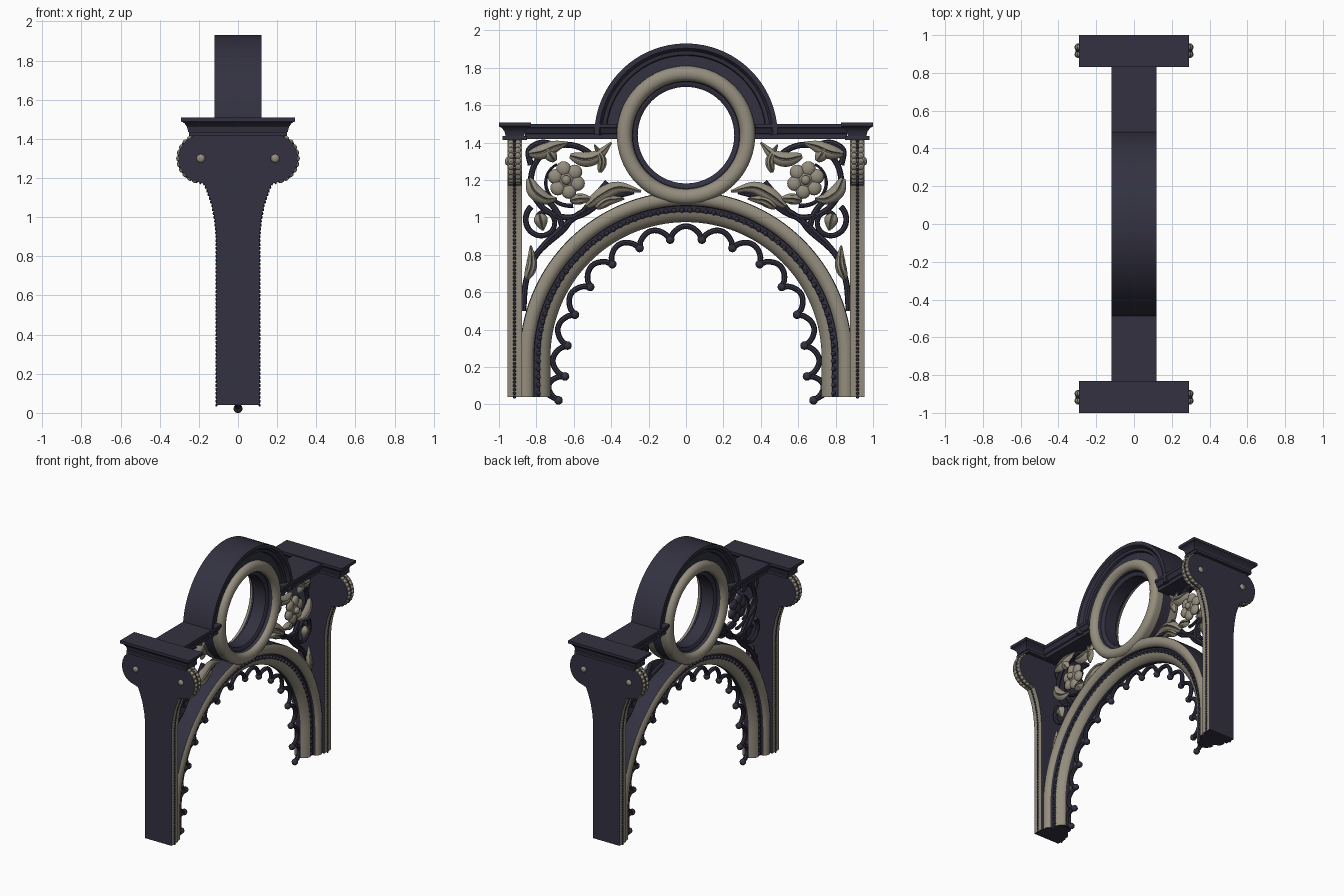
import bpy, bmesh, math
from mathutils import Vector, Matrix

if "Cube" in bpy.data.objects:
    bpy.data.objects.remove(bpy.data.objects["Cube"])


def material(name, c):
    m = bpy.data.materials.new(name)
    m.diffuse_color = (*c, 1)
    m.use_nodes = True
    m.node_tree.nodes["Principled BSDF"].inputs["Base Color"].default_value = m.diffuse_color
    return m


DARK = material("dark_iron", (0.033, 0.031, 0.052))
TAN = material("stone_tan", (0.30, 0.27, 0.21))
pi, sin, cos = math.pi, math.sin, math.cos


def finish(bm, name, mirror="", angle=40):
    """Turn a bmesh into a smooth-by-angle object, mirrored over x and/or y."""
    bmesh.ops.recalc_face_normals(bm, faces=bm.faces)
    me = bpy.data.meshes.new(name)
    bm.to_mesh(me)
    bm.free()
    me.materials.append(DARK)
    me.materials.append(TAN)
    me.polygons.foreach_set("use_smooth", [True] * len(me.polygons))
    me.set_sharp_from_angle(angle=math.radians(angle))
    ob = bpy.data.objects.new(name, me)
    bpy.context.collection.objects.link(ob)
    if mirror:
        mod = ob.modifiers.new("mirror", 'MIRROR')
        mod.use_axis = ("x" in mirror, "y" in mirror, False)
        mod.use_mirror_merge = False
    return ob


def loft(bm, rings, mat=0, loop=False):
    """Skin closed rings; mat is an index or a list with one index per ring edge."""
    vs = [[bm.verts.new(p) for p in r] for r in rings]
    n = len(rings[0])
    for a in range(len(vs) if loop else len(vs) - 1):
        A, B = vs[a], vs[(a + 1) % len(vs)]
        for i in range(n):
            j = (i + 1) % n
            f = bm.faces.new((A[i], A[j], B[j], B[i]))
            f.material_index = mat[i] if isinstance(mat, list) else mat
    if not loop:
        for r in (vs[0], vs[-1]):
            f = bm.faces.new(r)
            f.material_index = 0 if isinstance(mat, list) else mat


def smooth_path(pts, k=6):
    """Catmull-Rom through (y, z) points."""
    P = [Vector(p) for p in pts]
    P = [2 * P[0] - P[1]] + P + [2 * P[-1] - P[-2]]
    out = []
    for i in range(1, len(P) - 2):
        a, b, c, d = P[i - 1:i + 3]
        for s in range(k):
            t = s / k
            out.append(0.5 * (2 * b + (c - a) * t + (2 * a - 5 * b + 4 * c - d) * t * t
                              + (3 * b - a - 3 * c + d) * t ** 3))
    return out + [P[-2]]


def tube(bm, path, r, x=0.0, n=8, taper=0.0, mat=0):
    """Round tube along a path in the y-z plane."""
    path = [Vector(p) for p in path]
    rings = []
    for i, p in enumerate(path):
        t = (path[min(i + 1, len(path) - 1)] - path[max(i - 1, 0)]).normalized()
        rr = r * (1 - taper * i / len(path))
        rings.append([(x + rr * sin(a), p.x - t.y * rr * cos(a), p.y + t.x * rr * cos(a))
                      for a in (2 * pi * k / n for k in range(n))])
    loft(bm, rings, mat)


def ball(bm, pos, r, mat=0, scale=(1, 1, 1), u=8, v=6):
    M = Matrix.Translation(pos) @ Matrix.Diagonal((*scale, 1))
    res = bmesh.ops.create_uvsphere(bm, u_segments=u, v_segments=v, radius=r, matrix=M)
    for f in {f for w in res["verts"] for f in w.link_faces}:
        f.material_index = mat


def both_sides(half):
    """Close a (radius, x) half profile by reflecting it in x."""
    return half + [(r, -x) for r, x in reversed(half)]


def both_mats(m):
    return m + [0] + m[::-1] + [0]


# --- Posts with scroll consoles: dark faces, tan edges ---
right = [(.11, .04), (.11, .90), (.117, .98), (.132, 1.06), (.155, 1.13), (.172, 1.17)]
right += [(.19 + .115 * cos(a), 1.30 + .12 * sin(a))
          for a in (math.radians(-80 + 170 * k / 16) for k in range(17))]
outline = right + [(-x, z) for x, z in reversed(right)]
nr = len(right)
mats = [1] * (nr - 1) + [0] + [1] * (nr - 1) + [0]
bm = bmesh.new()
loft(bm, [[(x, y, z) for x, z in outline] for y in (.878, .955)], mats)
finish(bm, "console_posts", "y")

# beads along the post edges, scalloped rim and rosette studs
bm = bmesh.new()
carry = 0
for (x0, z0), (x1, z1) in zip(right, right[1:]):
    d = math.hypot(x1 - x0, z1 - z0)
    while carry < d:
        t = carry / d
        ball(bm, (x0 + (x1 - x0) * t, .917, z0 + (z1 - z0) * t), .009, 0, (.7, 1, 1), 6, 4)
        carry += .02
    carry -= d
finish(bm, "post_beads", "xy")
bm = bmesh.new()
for k in range(11):
    a = math.radians(-75 + 15 * k)
    for y in (.898, .936):
        ball(bm, (.19 + .108 * cos(a), y, 1.30 + .112 * sin(a)), .018, 1)
ball(bm, (.19, .955, 1.30), .022, 1, (1, .6, 1), 12, 8)
finish(bm, "console_rims_and_studs", "xy")

# --- Stepped caps on the posts ---
bm = bmesh.new()
steps = [(.25, .065, 1.415), (.25, .065, 1.435), (.255, .05, 1.436), (.26, .055, 1.46),
         (.272, .07, 1.478), (.28, .08, 1.484), (.29, .085, 1.488), (.29, .085, 1.508)]
loft(bm, [[(sx * hx, .915 + sy * hy, z) for sx, sy in ((-1, -1), (1, -1), (1, 1), (-1, 1))]
          for hx, hy, z in steps])
finish(bm, "post_caps", "y", 25)

# --- Cornice: straight shoulders and round hood ---
CZ = 1.44
bm = bmesh.new()
section = both_sides([(1.42, .09), (1.445, .09), (1.45, .10), (1.475, .112), (1.48, .12), (1.50, .12)])
loft(bm, [[(x, y, z) for z, x in section] for y in (.37, .86)])
finish(bm, "cornice_shoulders", "y", 25)
bm = bmesh.new()
section = both_sides([(.33, .075), (.425, .075), (.43, .09), (.45, .095), (.46, .112), (.465, .12), (.49, .12)])
loft(bm, [[(x, r * cos(a), CZ + r * sin(a)) for r, x in section]
          for a in (pi * k / 48 for k in range(49))])
finish(bm, "cornice_hood", "", 25)

# --- Round window ring ---
bm = bmesh.new()
half = [(.258, .05), (.275, .062), (.285, .062), (.29, .085)]
half += [(.33 - .04 * cos(a), .085 + .034 * sin(a)) for a in (pi * k / 8 for k in range(1, 9))]
half += [(.365, .04)]
loft(bm, [[(x, r * cos(a), CZ + r * sin(a)) for r, x in both_sides(half)]
          for a in (2 * pi * k / 72 for k in range(72))],
     both_mats([0, 0, 0] + [1] * 9), True)
finish(bm, "window_ring")

# --- Main arch: stilted round arch with tan rolls and a dark groove ---
AZ = .25


def arch_frames(n=64):
    """(angle, foot drop) stations from the right foot over to the left foot."""
    return [(0, -.21)] + [(pi * k / n, 0) for k in range(n + 1)] + [(pi, -.21)]


def arch_point(r, x, a, drop=0):
    return (x, r * cos(a), AZ + r * sin(a) + drop)


half = [(.725, .018), (.735, .035), (.755, .056), (.78, .064), (.783, .052), (.812, .06), (.815, .078),
        (.83, .095), (.85, .101), (.87, .098), (.887, .086), (.89, .07)]
bm = bmesh.new()
loft(bm, [[arch_point(r, x, a, d) for r, x in both_sides(half)] for a, d in arch_frames()],
     both_mats([1, 1, 1, 0, 0, 0, 1, 1, 1, 1, 0]))
finish(bm, "main_arch")
bm = bmesh.new()
for k in range(58):
    ball(bm, arch_point(.788, .058, pi * (k + .5) / 58), .014, 0)
for k in range(5):
    for s in (-1, 1):
        ball(bm, (.058, s * .788, .06 + .043 * k), .014, 0)
finish(bm, "arch_groove_scallops", "x")

# --- Cusped fringe hanging inside the arch ---
half = [(.637 * sin(a), AZ + .637 * cos(a)) for a in (math.radians(7.65 + 15.3 * k) for k in range(6))]
half += [(.647, .15), (.682, .022)]
knobs = [(-y, z) for y, z in reversed(half)] + half
bm = bmesh.new()
for p in knobs:
    ball(bm, (0, *p), .023, 0, u=12, v=8)
for a, b in zip(knobs, knobs[1:]):
    a, b = Vector(a), Vector(b)
    d = (b - a).normalized()
    out = Vector((-d.y, d.x))
    tube(bm, [a.lerp(b, t) + out * .072 * max(0, sin(pi * t)) ** .6
              for t in (k / 12 for k in range(13))], .015)
for s in (-1, 1):
    tube(bm, [(s * .682, .022), (s * .74, .055)], .015)
finish(bm, "arch_fringe")

# --- Spandrel scrollwork: dark stems ---
def spiral(cy, cz, r0, r1, a0, a1, n=36):
    return [(cy + (r0 + (r1 - r0) * k / n) * cos(a0 + (a1 - a0) * k / n),
             cz + (r0 + (r1 - r0) * k / n) * sin(a0 + (a1 - a0) * k / n)) for k in range(n + 1)]


bm = bmesh.new()
for pts in ([(.87, .50), (.855, .66), (.80, .80), (.68, .93), (.55, 1.03), (.42, 1.10), (.28, 1.14)],
            [(.84, .76), (.76, .845), (.66, .93), (.60, 1.0), (.48, 1.07)],
            [(.66, .95), (.69, 1.03), (.75, 1.10), (.83, 1.16)],
            [(.55, 1.03), (.47, 1.13), (.42, 1.19)],
            [(.83, 1.28), (.84, 1.36), (.77, 1.40), (.68, 1.38)]):
    tube(bm, smooth_path(pts), .016)
tube(bm, spiral(.635, 1.20, .205, .185, -2.9, 2.6), .016)
tube(bm, spiral(.635, 1.20, .14, .10, -1.8, 1.0, 20), .012, taper=.5)
tube(bm, spiral(.765, .98, .10, .04, .9, -5.6), .016, taper=.3)
finish(bm, "spandrel_stems", "y")


# --- Spandrel leaves and flowers: tan in front, dark behind ---
def leaf(bm, pts, w, x=.012, depth=.035):
    path = smooth_path(pts, 5)
    rings, n = [], len(path)
    for i, p in enumerate(path):
        t = (path[min(i + 1, n - 1)] - path[max(i - 1, 0)]).normalized()
        s = .12 + .88 * sin(pi * (.04 + .95 * i / (n - 1)) ** .8)
        rings.append([(x + h * depth * s, p.x - t.y * w * k * s, p.y + t.x * w * k * s)
                      for k, h in ((-.5, 0), (-.3, .8), (-.08, .9), (0, .55), (.08, .9), (.3, .8), (.5, 0), (0, -.4))])
    loft(bm, rings, [1] * 6 + [0, 0])


bm = bmesh.new()
for pts, w in (([(.84, 1.34), (.77, 1.35), (.70, 1.38), (.63, 1.40)], .08),
               ([(.70, 1.30), (.73, 1.35), (.70, 1.39)], .07),
               ([(.62, 1.33), (.54, 1.31), (.47, 1.33), (.40, 1.40)], .08),
               ([(.46, 1.24), (.45, 1.31), (.49, 1.39)], .05),
               ([(.84, 1.21), (.81, 1.14), (.75, 1.10), (.69, 1.10)], .08),
               ([(.62, 1.09), (.56, 1.10), (.50, 1.10)], .06),
               ([(.53, 1.06), (.45, 1.12), (.36, 1.16), (.24, 1.14)], .08),
               ([(.48, 1.05), (.42, 1.09), (.33, 1.10)], .06),
               ([(.85, .67), (.825, .75), (.83, .85)], .06),
               ([(.785, 1.02), (.775, .98), (.765, .93)], .075)):
    leaf(bm, pts, w)
finish(bm, "spandrel_leaves", "y", 50)
bm = bmesh.new()
for k in range(6):
    a = 2 * pi * k / 6 + .3
    ball(bm, (.02, .64 + .062 * cos(a), 1.20 + .062 * sin(a)), .04, 1, (.6, 1, 1), 12, 8)
ball(bm, (.02, .64, 1.20), .045, 1, (.5, 1, 1), 12, 8)
ball(bm, (.045, .64, 1.20), .025, 1, (.8, 1, 1), 12, 8)
for f in bm.faces:
    f.normal_update()
    if f.calc_center_median().x < .018:
        f.material_index = 0
finish(bm, "spandrel_flowers", "y", 60)
